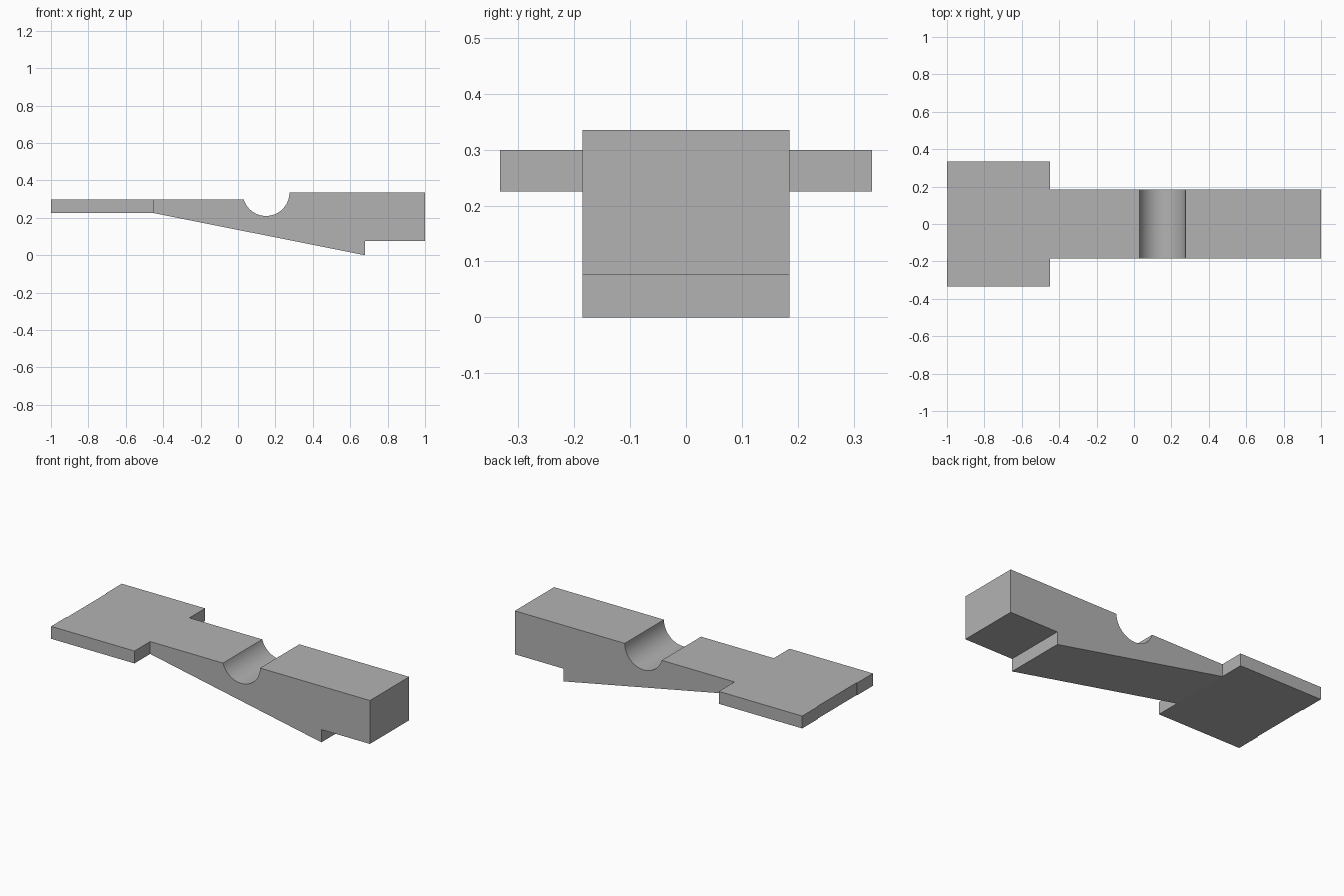
import bpy
import bmesh
import math

if "Cube" in bpy.data.objects:
    bpy.data.objects.remove(bpy.data.objects["Cube"])

grey = bpy.data.materials.new("plain grey")
grey.diffuse_color = (0.45, 0.45, 0.45, 1)
grey.use_nodes = True
grey.node_tree.nodes["Principled BSDF"].inputs["Base Color"].default_value = grey.diffuse_color


def extrude_profile(name, points, y0, y1):
    """Solid made from an x-z outline pulled along y."""
    bm = bmesh.new()
    face = bm.faces.new([bm.verts.new((x, y0, z)) for x, z in points])
    result = bmesh.ops.extrude_face_region(bm, geom=[face])
    moved = [v for v in result["geom"] if isinstance(v, bmesh.types.BMVert)]
    bmesh.ops.translate(bm, verts=moved, vec=(0, y1 - y0, 0))
    bmesh.ops.recalc_face_normals(bm, faces=bm.faces)
    mesh = bpy.data.meshes.new(name)
    bm.to_mesh(mesh)
    bm.free()
    mesh.materials.append(grey)
    obj = bpy.data.objects.new(name, mesh)
    bpy.context.collection.objects.link(obj)
    return obj


HALF_BODY, HALF_WING = 0.185, 0.333
PLATE_LOW, PLATE_TOP, BLOCK_TOP = 0.225, 0.299, 0.335

# Round groove, from the low deck down and up to the tall block
cx, radius, steps = 0.15, 0.125, 32
start = math.pi + math.asin((BLOCK_TOP - PLATE_TOP) / radius)
angles = [start + (2 * math.pi - start) * i / steps for i in range(steps + 1)]
groove = [(cx + radius * math.cos(a), BLOCK_TOP + radius * math.sin(a)) for a in angles]

# Body: flat tail, sloping underside, notched block
outline = [(-0.996, PLATE_LOW), (-0.996, PLATE_TOP)] + groove + [
    (1.0, BLOCK_TOP), (1.0, 0.076), (0.68, 0.076), (0.68, 0.0), (-0.45, PLATE_LOW)]
body = extrude_profile("wedge_body", outline, -HALF_BODY, HALF_BODY)

# Smooth groove, sharp edges elsewhere
bpy.context.view_layer.objects.active = body
body.select_set(True)
bpy.ops.object.shade_smooth_by_angle(angle=math.radians(10))

# Side wings of the tail plate
plate = [(-1.0, PLATE_LOW), (-1.0, PLATE_TOP), (-0.45, PLATE_TOP), (-0.45, PLATE_LOW)]
for name, side in (("front_wing", -1), ("back_wing", 1)):
    extrude_profile(name, plate, side * HALF_BODY, side * HALF_WING)
